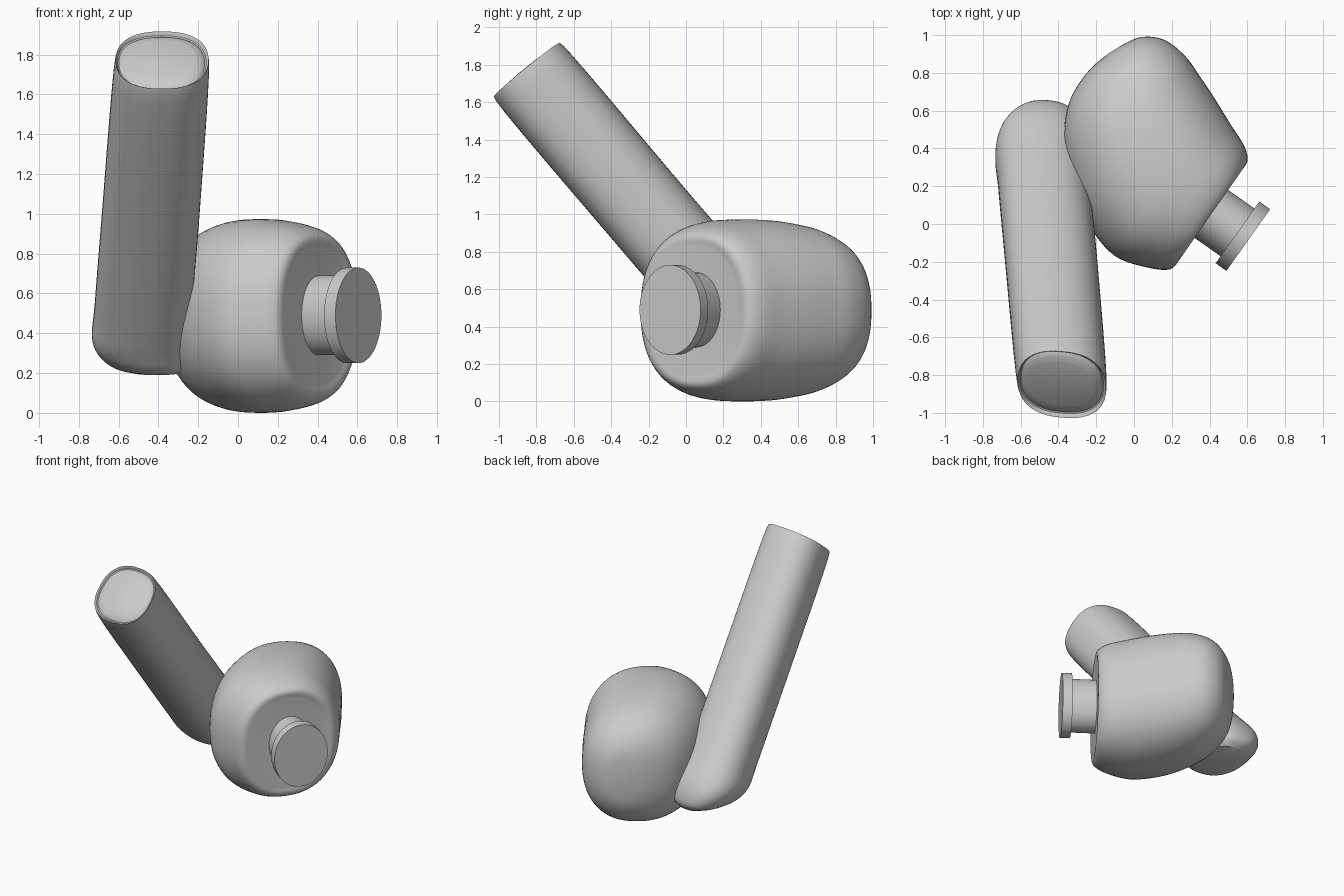
import bpy, bmesh, math
from mathutils import Vector

cube = bpy.data.objects.get("Cube")
if cube:
    bpy.data.objects.remove(cube, do_unlink=True)

grey = bpy.data.materials.new("plain grey")
grey.use_nodes = True
COLOUR = (0.6, 0.6, 0.6, 1)
grey.diffuse_color = COLOUR
grey.node_tree.nodes["Principled BSDF"].inputs["Base Color"].default_value = COLOUR


def spline(a, b, c, d, t):
    """Catmull-Rom blend between b and c."""
    return 0.5 * (2 * b + (c - a) * t + (2 * a - 5 * b + 4 * c - d) * t * t
                  + (3 * b - a - 3 * c + d) * t ** 3)


def smooth_rings(rings, steps=5):
    """Fill in rings (centre, u, v) along a smooth path."""
    out, last = [], len(rings) - 1
    for i in range(last):
        quad = [rings[min(max(j, 0), last)] for j in range(i - 1, i + 3)]
        for s in range(steps):
            out.append([spline(*(q[k] for q in quad), s / steps) for k in range(3)])
    return out + [rings[-1]]


def loft(name, rings, power=2.0, sides=64):
    """Skin superelliptical rings and close both ends."""
    bm = bmesh.new()
    loops = []
    for centre, u, v in rings:
        loop = []
        for i in range(sides):
            a = math.tau * i / sides
            c, s = math.cos(a), math.sin(a)
            x = math.copysign(abs(c) ** (2 / power), c)
            y = math.copysign(abs(s) ** (2 / power), s)
            loop.append(bm.verts.new(centre + u * x + v * y))
        loops.append(loop)
    for low, high in zip(loops, loops[1:]):
        for i in range(sides):
            j = (i + 1) % sides
            bm.faces.new((low[i], low[j], high[j], high[i]))
    bm.faces.new(loops[0])
    bm.faces.new(loops[-1])
    bmesh.ops.recalc_face_normals(bm, faces=bm.faces)
    mesh = bpy.data.meshes.new(name)
    bm.to_mesh(mesh)
    bm.free()
    mesh.materials.append(grey)
    obj = bpy.data.objects.new(name, mesh)
    bpy.context.collection.objects.link(obj)
    bpy.ops.object.select_all(action="DESELECT")
    obj.select_set(True)
    bpy.context.view_layer.objects.active = obj
    bpy.ops.object.shade_smooth_by_angle(angle=math.radians(40))
    return obj


MID = 0.487

# Body: each section spans a left point to a right point, with a half height
sections = [
    ((0.24, -0.19), (0.56, 0.28), 0.35),
    ((0.19, -0.24), (0.60, 0.33), 0.405),
    ((0.07, -0.23), (0.585, 0.41), 0.45),
    ((-0.10, -0.17), (0.51, 0.53), 0.48),
    ((-0.23, -0.02), (0.43, 0.66), 0.487),
    ((-0.32, 0.18), (0.35, 0.78), 0.475),
    ((-0.37, 0.43), (0.27, 0.89), 0.435),
    ((-0.345, 0.64), (0.16, 0.975), 0.35),
    ((-0.25, 0.80), (0.04, 0.99), 0.22),
    ((-0.14, 0.90), (-0.06, 0.95), 0.06),
]
body = []
for left, right, h in sections:
    a, b = Vector((*left, MID)), Vector((*right, MID))
    body.append(((a + b) / 2, (b - a) / 2, Vector((0, 0, h))))
loft("earbud_body", smooth_rings(body), 2.3)

# Stem: a slanted rounded tube whose lower end is cut almost level
slant = Vector((0, 0.772, 0.636))
stem = [
    ((-0.38, -0.85, 1.775), 0.165, slant * 0.15),
    ((-0.383, -0.835, 1.757), 0.215, slant * 0.205),
    ((-0.386, -0.79, 1.70), 0.24, slant * 0.235),
    ((-0.44, -0.18, 0.98), 0.245, slant * 0.235),
    ((-0.475, 0.20, 0.54), 0.245, Vector((0, 0.20, 0.13))),
    ((-0.48, 0.36, 0.36), 0.25, Vector((0, 0.245, 0.08))),
    ((-0.45, 0.42, 0.25), 0.20, Vector((0, 0.235, 0.04))),
    ((-0.41, 0.43, 0.205), 0.12, Vector((0, 0.17, 0.015))),
]
loft("stem", smooth_rings([(Vector(c), Vector((u, -0.02, 0)), v) for c, u, v in stem]), 2.4)

# Nozzle: oval neck and a wider oval flange, both facing out of the flat end
axis = Vector((0.816, -0.578, 0))
side = Vector((0.578, 0.816, 0))
tip = Vector((0.605, -0.085, MID + 0.003))


def oval(name, start, end, wide, tall):
    loft(name, [(tip - axis * d, side * wide, Vector((0, 0, tall))) for d in (start, end)])


oval("nozzle_neck", 0.35, 0.05, 0.155, 0.20)
oval("nozzle_flange", 0.07, 0.0, 0.20, 0.24)
